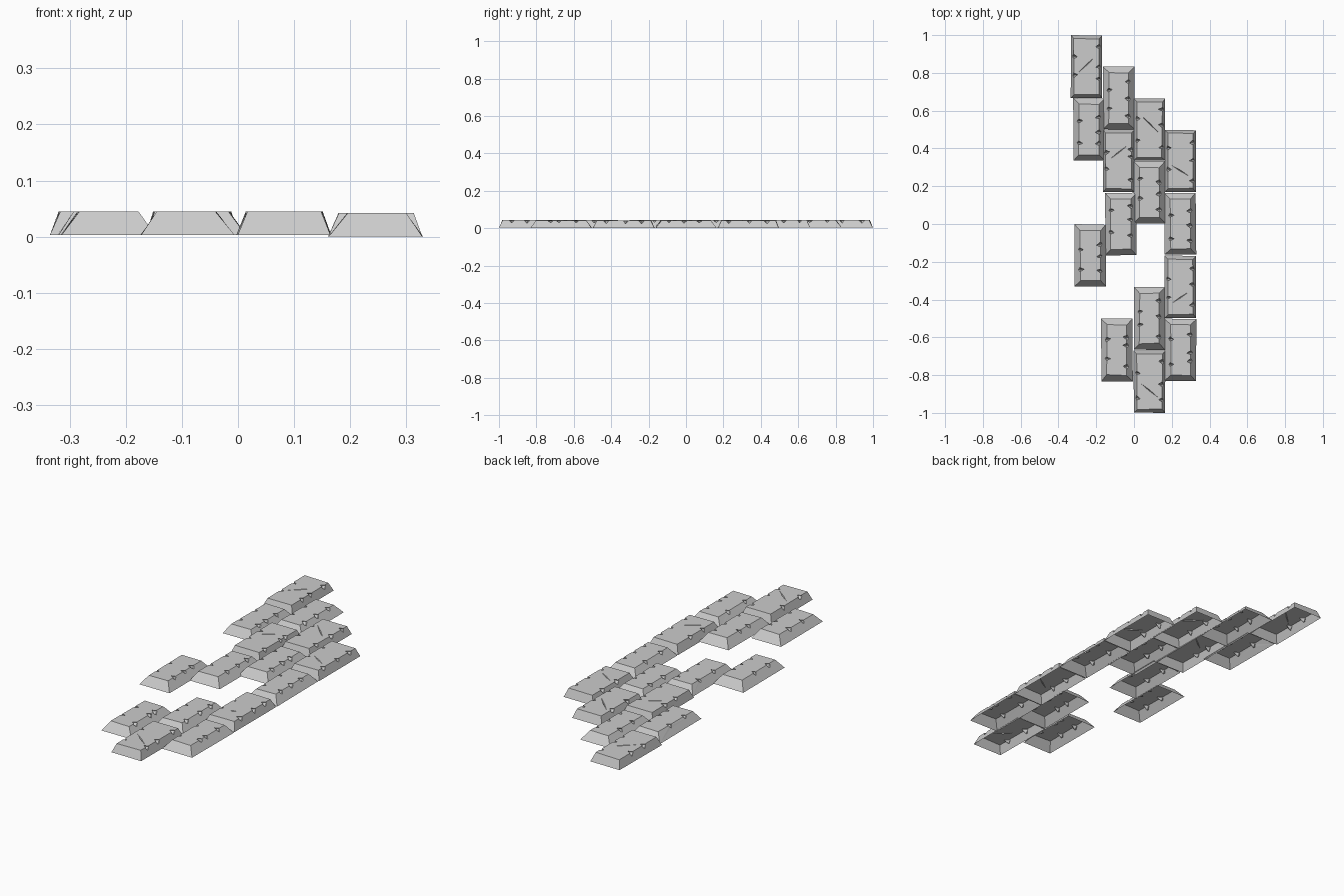
import bpy, bmesh, random
from mathutils import Vector

if "Cube" in bpy.data.objects:
    bpy.data.objects.remove(bpy.data.objects["Cube"])

random.seed(4)
H = 0.042            # brick height
HX, HY = .083, .1645  # half width and half length of a brick
COL, ROW = .1635, .1668  # running bond spacing

# Layout per column, back to front in half-brick steps:
# S = steep-sided brick, W = wide bevel, . = nothing
COLUMNS = ["S.W...W....", ".W.S.W...W.", "..S.W...W.S", "...S.W.S.W."]
# sideways shift of the bricks that sit out of line
SHIFT = {(0, 0): -.006, (0, 2): .007, (0, 6): .013, (1, 5): .012, (1, 9): -.009}


def mesh_object(name, bm):
    bmesh.ops.recalc_face_normals(bm, faces=bm.faces)
    me = bpy.data.meshes.new(name)
    bm.to_mesh(me)
    bm.free()
    ob = bpy.data.objects.new(name, me)
    bpy.context.collection.objects.link(ob)
    return ob


def hull_object(name, pts):
    bm = bmesh.new()
    bmesh.ops.convex_hull(bm, input=[bm.verts.new(p) for p in pts])
    ob = mesh_object(name, bm)
    ob.hide_render = True
    return ob


def chip_cutter(x, y, z):
    # diamond-shaped nick across a long top edge
    a, b, c = .024, random.uniform(.010, .016), random.uniform(.014, .02)
    s = random.uniform(-.006, .006)
    return hull_object("chip_cutter", [(x - a, y + s, z), (x + a, y - s, z), (x, y - b, z),
                                       (x, y + b, z), (x, y, z - c), (x, y, z + c)])


def crack_cutter(p, q):
    # thin shallow V groove over the top
    d = (q - p).normalized()
    n = Vector((-d.y, d.x, 0)) * .004
    m = (p + q) / 2
    return hull_object("crack_cutter", [p, q, m + n, m - n, m - Vector((0, 0, .008))])


def block(name, cx, cy, z0, z1, side, end):
    # tapered block with slightly uneven corners
    bm = bmesh.new()

    def ring(hx, hy, z, jit):
        r = lambda: random.uniform(-jit, jit)
        return [bm.verts.new((cx + sx * hx + r(), cy + sy * hy + r(), z))
                for sx, sy in ((-1, -1), (1, -1), (1, 1), (-1, 1))]
    lo = ring(HX, HY, z0, .002)
    hi = ring(HX - side, HY - end, z1, .003)
    bm.faces.new(lo[::-1])
    bm.faces.new(hi)
    for k in range(4):
        n = (k + 1) % 4
        bm.faces.new((lo[k], lo[n], hi[n], hi[k]))
    return mesh_object(name, bm)


def open_underside(mesh, z0):
    bm = bmesh.new()
    bm.from_mesh(mesh)
    under = [f for f in bm.faces if all(v.co.z < z0 + 1e-4 for v in f.verts)]
    bmesh.ops.delete(bm, geom=under, context='FACES_ONLY')
    bm.to_mesh(mesh)
    bm.free()


def make_brick(col, row, kind):
    cx = (col - 1.5) * COL + SHIFT.get((col, row), 0)
    cy = (5 - row) * ROW
    z0 = 0 if col == 3 else .003
    z1 = z0 + H
    side, end = (.016, .018) if kind == "S" else (.031, .032)
    brick = block(f"brick_{col}_{row}", cx, cy, z0, z1, side, end)

    # chips spaced along both long edges, more on the right
    cutters = []
    for sx, count in ((-1, 2), (1, 3)):
        step = 2 * (HY - end - .02) / count
        for k in range(count):
            y = cy + (k - (count - 1) / 2) * step + random.uniform(-.025, .025)
            cutters.append(chip_cutter(cx + sx * (HX - side), y, z1 - .004))
    # diagonal crack on the steep bricks
    if kind == "S":
        lean = random.choice((-1, 1))
        mid = Vector((cx, cy + random.uniform(-.06, .06), z1 + .002))
        half = Vector((.06, lean * random.uniform(.03, .06), 0))
        cutters.append(crack_cutter(mid - half, mid + half))

    for cut in cutters:
        mod = brick.modifiers.new("chip", 'BOOLEAN')
        mod.operation, mod.solver, mod.object = 'DIFFERENCE', 'EXACT', cut
    dg = bpy.context.evaluated_depsgraph_get()
    mesh = bpy.data.meshes.new_from_object(brick.evaluated_get(dg))
    brick.modifiers.clear()
    brick.data = mesh
    for cut in cutters:
        bpy.data.objects.remove(cut)
    open_underside(mesh, z0)


for col, pattern in enumerate(COLUMNS):
    for row, kind in enumerate(pattern):
        if kind != ".":
            make_brick(col, row, kind)
